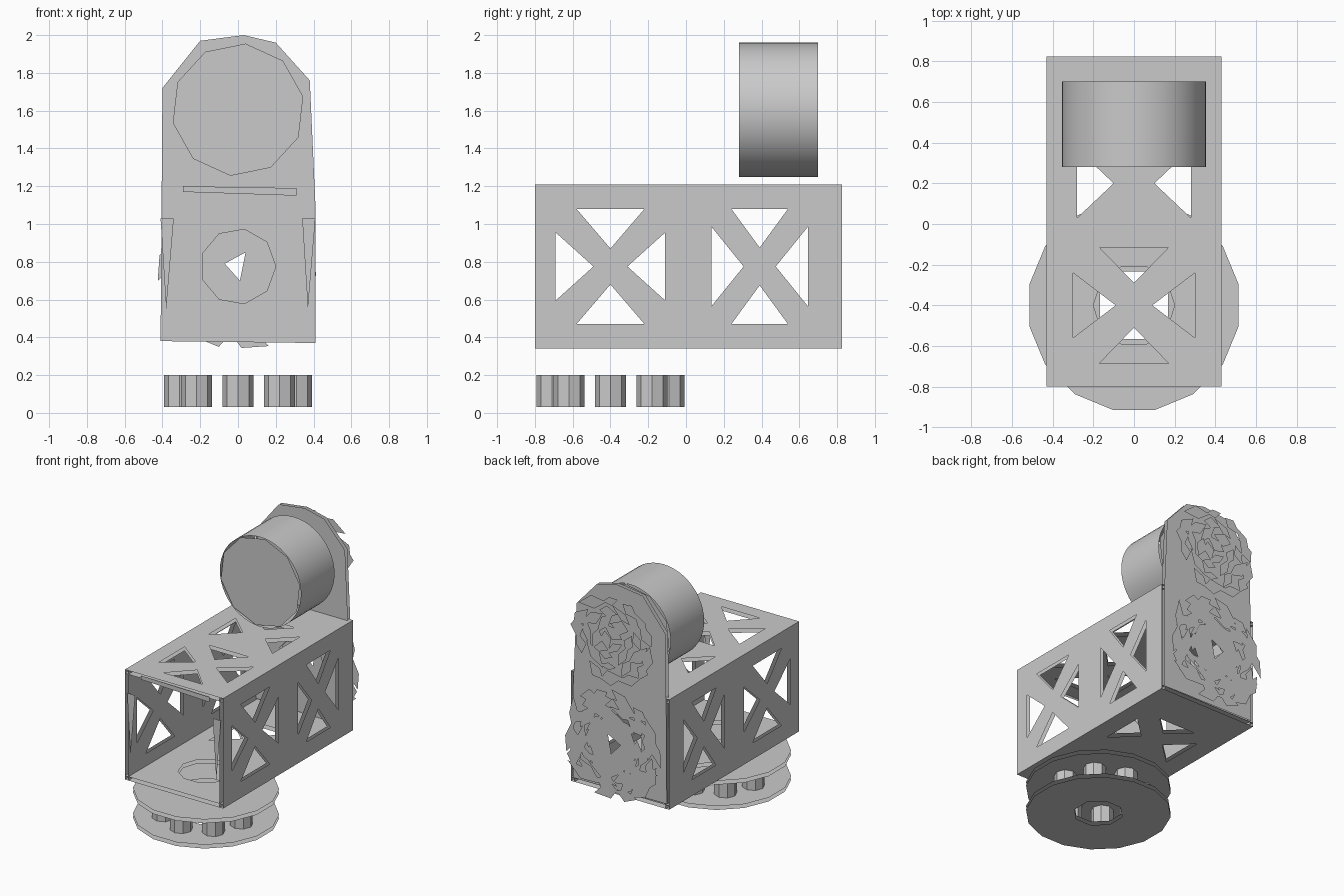
import bpy, bmesh, random
from math import cos, sin, pi, radians
from mathutils import Vector

if "Cube" in bpy.data.objects:
    bpy.data.objects.remove(bpy.data.objects["Cube"], do_unlink=True)

# One plain grey for the whole machine
grey = bpy.data.materials.new("plain grey")
grey.use_nodes = True
grey.diffuse_color = (0.59, 0.59, 0.59, 1)
grey.node_tree.nodes["Principled BSDF"].inputs["Base Color"].default_value = grey.diffuse_color

BOTTOM, TOP, HALF = 0.34, 1.21, 0.43
FRONT, BACK, REAR = -0.8, 0.825, 0.92
MID = (BOTTOM + TOP) / 2
TURN_Y = -0.4
SKIN = 0.03
random.seed(7)


def finish(name, bm):
    mesh = bpy.data.meshes.new(name)
    bm.to_mesh(mesh)
    bm.free()
    mesh.materials.append(grey)
    obj = bpy.data.objects.new(name, mesh)
    bpy.context.collection.objects.link(obj)
    return obj


def sheet(name, loops, place, normal):
    """Flat sheet: the first loop is the outline, the others are holes."""
    bm = bmesh.new()
    for loop in loops:
        verts = [bm.verts.new(place(a, b)) for a, b in loop]
        for i, v in enumerate(verts):
            bm.edges.new((v, verts[i - 1]))
    bmesh.ops.triangle_fill(bm, edges=bm.edges[:], use_beauty=True, normal=Vector(normal))
    for f in bm.faces:
        f.normal_update()
        if f.normal.dot(Vector(normal)) < 0:
            f.normal_flip()
    return finish(name, bm)


def rect(a0, a1, b0, b1):
    return [(a0, b0), (a1, b0), (a1, b1), (a0, b1)]


def ring(ca, cb, r, n, turn=0.0):
    return [(ca + r * cos(2 * pi * i / n + turn), cb + r * sin(2 * pi * i / n + turn))
            for i in range(n)]


def cross_holes(ca, cb, reach_a, reach_b, wide_a, wide_b, tip_a, tip_b):
    """Four triangles that leave an X brace between them."""
    holes = []
    for s in (-1, 1):
        holes.append([(ca + s * reach_a, cb - wide_b), (ca + s * reach_a, cb + wide_b),
                      (ca + s * tip_a, cb)])
        holes.append([(ca - wide_a, cb + s * reach_b), (ca + wide_a, cb + s * reach_b),
                      (ca, cb + s * tip_b)])
    return holes


# Side walls: outer and inner skins with two X braces each
side_holes = (cross_holes(-0.4, MID, 0.29, 0.305, 0.18, 0.18, 0.09, 0.095)
              + cross_holes(0.39, MID, 0.255, 0.305, 0.15, 0.21, 0.085, 0.1))
for name, s in (("left_wall", 1), ("right_wall", -1)):
    for part, x, out in (("outer", HALF, 1), ("inner", HALF - SKIN, -1)):
        sheet(f"{name}_{part}", [rect(FRONT, BACK, BOTTOM, TOP)] + side_holes,
              lambda a, b, x=s * x: (x, a, b), (s * out, 0, 0))

# Roof and floor skins; the floor has the turntable opening
rear_holes = cross_holes(0, 0.2, 0.28, 0.28, 0.16, 0.17, 0.1, 0.13)
rear_holes = [h for h in rear_holes if min(b for a, b in h) > 0]
front_holes = cross_holes(0, TURN_Y, 0.3, 0.285, 0.17, 0.16, 0.09, 0.11)
outline = rect(-HALF, HALF, FRONT, BACK)
for name, z, holes, up in (("roof_top", TOP, front_holes, 1),
                           ("roof_underside", TOP - SKIN, front_holes, -1),
                           ("floor_top", BOTTOM + SKIN, [ring(0, TURN_Y, 0.2, 10)], 1),
                           ("floor_underside", BOTTOM, [ring(0, TURN_Y, 0.2, 10)], -1)):
    sheet(name, [outline] + holes + rear_holes, lambda a, b, z=z: (a, b, z), (0, 0, up))

# Narrow front frame pieces
for name, points in (("front_header", [(-0.29, 1.2), (0.31, 1.19), (0.31, 1.15), (-0.29, 1.17)]),
                     ("left_front_post", [(0.41, 1.03), (0.34, 1.03), (0.37, 0.55)]),
                     ("right_front_post", [(-0.41, 1.03), (-0.34, 1.03), (-0.38, 0.55)])):
    sheet(name, [points], lambda a, b: (a, FRONT, b), (0, -1, 0))

# Back plate skins with an arched top and a round opening
arch = [(0.41, 0.37), (0.41, 1.1), (0.38, 1.76), (0.2, 1.96), (0.03, 2.0),
        (-0.2, 1.97), (-0.4, 1.72), (-0.41, 0.38)]
for name, y, out in (("back_plate_inner", BACK - SKIN, -1), ("back_plate_outer", BACK, 1)):
    sheet(name, [arch, ring(0, MID, 0.2, 9)], lambda a, b, y=y: (a, y, b), (0, out, 0))

# Rear hub behind the opening, pierced by a small triangle
sheet("rear_hub", [ring(0, MID, 0.22, 8), [(-0.07, 0.79), (0.01, 0.7), (0.04, 0.85)]],
      lambda a, b: (a, REAR, b), (0, 1, 0))


def shards(name, cz, radii, size):
    """Rings of loose, jagged flat plates around a centre on the rear."""
    bm = bmesh.new()
    for r in radii:
        count = max(3, round(2 * pi * r / (1.5 * size)))
        for i in range(count):
            t = 2 * pi * i / count + random.uniform(-0.15, 0.15)
            cx, cz_i = r * cos(t), cz + r * sin(t)
            y = REAR + random.uniform(-0.008, 0.002)
            turn = t + random.uniform(-0.5, 0.5)
            verts = []
            for k, reach in enumerate((0.5, 1.1, 0.5, 1.1)):
                d = size * reach * random.uniform(0.55, 1.25)
                a = turn + k * pi / 2
                verts.append(bm.verts.new((cx + d * cos(a), y, cz_i + d * sin(a))))
            bm.faces.new(verts[::-1])
    finish(name, bm)


# Two round groups of plates on the rear
shards("lower_rear_plates", MID, (0.21, 0.27, 0.33, 0.38), 0.11)
shards("upper_rear_plates", 1.6, (0.06, 0.14, 0.22, 0.31), 0.1)

# Turntable: two thin discs, each with an upper and a lower skin
for name, low in (("lower_disc", 0.0), ("upper_disc", 0.2)):
    for part, z, up in (("underside", low, -1), ("top", low + SKIN, 1)):
        sheet(f"{name}_{part}",
              [ring(0, TURN_Y, 0.525, 16, pi / 16), ring(0, TURN_Y, 0.18, 8, pi / 8)],
              lambda a, b, z=z: (a, b, z), (0, 0, up))

# Rollers between the discs
for i, (x, y) in enumerate(ring(0, TURN_Y, 0.31, 8)):
    bm = bmesh.new()
    bmesh.ops.create_cone(bm, cap_ends=True, segments=8, radius1=0.082, radius2=0.082, depth=0.17)
    bmesh.ops.translate(bm, verts=bm.verts, vec=(x, y, 0.115))
    finish(f"roller_{i + 1}", bm)

# Drum across the rear of the roof: smooth shell with ten-sided ends
bpy.ops.mesh.primitive_cylinder_add(vertices=48, radius=0.355, depth=0.42, end_fill_type='NOTHING',
                                    location=(0, 0.49, 1.605), rotation=(pi / 2, 0, 0))
drum = bpy.context.object
drum.name = "drum_shell"
drum.data.materials.append(grey)
bpy.ops.object.shade_smooth_by_angle(angle=radians(35))
for name, y, out in (("drum_front_end", 0.28, -1), ("drum_rear_end", 0.70, 1)):
    sheet(name, [ring(0, 1.605, 0.352, 10, 0.2)], lambda a, b, y=y: (a, y, b), (0, out, 0))
